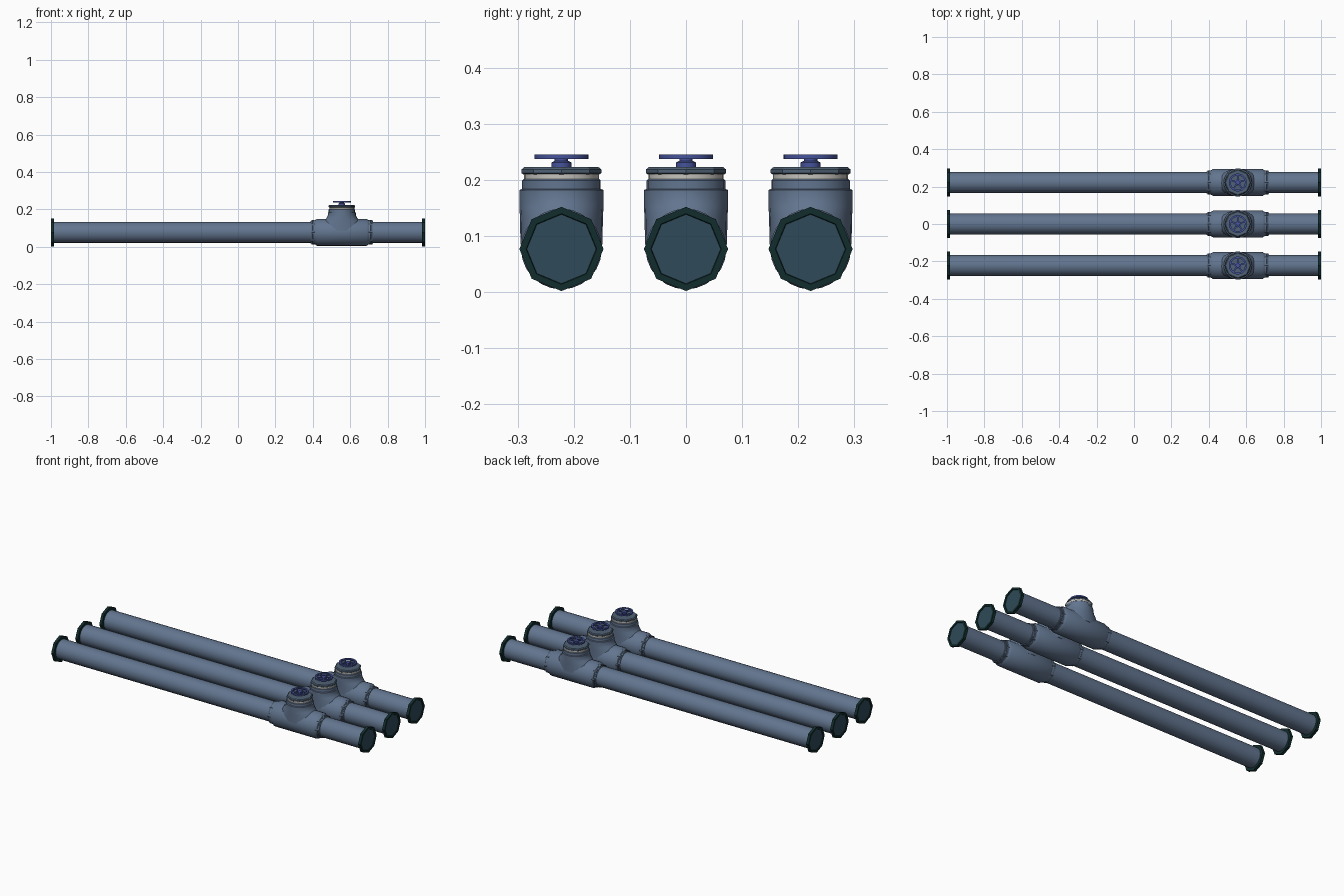
import bpy, bmesh
from math import cos, sin, pi
from mathutils import Matrix

if "Cube" in bpy.data.objects:
    bpy.data.objects.remove(bpy.data.objects["Cube"])


def material(name, rgb):
    m = bpy.data.materials.new(name)
    m.use_nodes = True
    lin = [(c / 255 / 12.92) if c < 11 else ((c / 255 + 0.055) / 1.055) ** 2.4 for c in rgb]
    m.diffuse_color = (*lin, 1)
    m.node_tree.nodes["Principled BSDF"].inputs["Base Color"].default_value = (*lin, 1)
    return m


SLATE = material("slate_blue_paint", (98, 117, 143))
COLLAR = material("dark_slate_collar", (80, 98, 118))
RIM = material("dark_green_rim", (18, 44, 44))
CAP = material("teal_end_cap", (46, 74, 88))
SILVER = material("silver_seal", (196, 194, 188))
BLUE = material("blue_handwheel", (70, 84, 156))

AXIS_Z = 0.077      # height of the pipe axis
VALVE_X = 0.555     # position of the valve along the pipe


def finish(name, bm, mat, smooth):
    bmesh.ops.recalc_face_normals(bm, faces=bm.faces)
    me = bpy.data.meshes.new(name)
    bm.to_mesh(me)
    bm.free()
    me.materials.append(mat)
    ob = bpy.data.objects.new(name, me)
    bpy.context.collection.objects.link(ob)
    if smooth:
        bpy.ops.object.select_all(action='DESELECT')
        ob.select_set(True)
        bpy.context.view_layer.objects.active = ob
        bpy.ops.object.shade_smooth_by_angle(angle=pi / 5)
    return ob


def loft(bm, rings, closed=False):
    """Bridge equal vertex rings, capping the ends unless the profile is closed."""
    n = len(rings[0])
    pairs = list(zip(rings, rings[1:]))
    if closed:
        pairs.append((rings[-1], rings[0]))
    else:
        bm.faces.new(rings[0])
        bm.faces.new(rings[-1])
    for a, b in pairs:
        for i in range(n):
            j = (i + 1) % n
            bm.faces.new((a[i], a[j], b[j], b[i]))


def lathe(name, profile, mat, origin, axis='Z', sides=24, closed=False, smooth=True):
    """Spin (radius, distance) pairs; a third value stretches the ring along x."""
    bm = bmesh.new()
    rings = []
    for p in profile:
        r, t = p[0], p[1]
        rx = p[2] if len(p) > 2 else r
        ring = []
        for i in range(sides):
            a = 2 * pi * i / sides
            c, s = cos(a), sin(a)
            co = (rx * c, r * s, t) if axis == 'Z' else (t, r * c, r * s)
            ring.append(bm.verts.new(co))
        rings.append(ring)
    loft(bm, rings, closed)
    ob = finish(name, bm, mat, smooth)
    ob.location = origin
    return ob


def spokes(name, origin, count=5):
    bm = bmesh.new()
    for i in range(count):
        m = (Matrix.Rotation(2 * pi * i / count + pi / 2, 4, 'Z')
             @ Matrix.Translation((0.024, 0, 0.241))
             @ Matrix.Diagonal((0.036, 0.008, 0.005, 1)))
        bmesh.ops.create_cube(bm, size=1, matrix=m)
    ob = finish(name, bm, BLUE, False)
    ob.location = origin


def build_line(label, y):
    axis = (0, y, AXIS_Z)
    valve_axis = (VALVE_X, y, AXIS_Z)
    base = (VALVE_X, y, 0)

    # Long straight pipe
    lathe(label + "_pipe", [(0.056, -0.985), (0.056, 0.985)], SLATE, axis, 'X')

    # Octagonal end flanges with recessed caps
    for side, s in (("left", 1), ("right", -1)):
        lathe(f"{label}_{side}_flange",
              [(0.05, s * 0.984), (0.075, s * 0.984), (0.075, s), (0.063, s), (0.061, s * 0.994)],
              RIM, axis, 'X', sides=8, closed=True, smooth=False)
        lathe(f"{label}_{side}_end_cap", [(0.062, s * 0.99), (0.062, s * 0.996)],
              CAP, axis, 'X', sides=8, smooth=False)

    # Valve body along the pipe
    lathe(label + "_valve_body",
          [(0.064, -0.145), (0.072, -0.132), (0.072, 0.132), (0.064, 0.145)],
          SLATE, valve_axis, 'X')

    # Stepped coupling rings at both ends of the body
    for side, s in (("left", 1), ("right", -1)):
        lathe(f"{label}_{side}_coupling",
              [(0.064, s * 0.14), (0.064, s * 0.154), (0.060, s * 0.157), (0.060, s * 0.168)],
              SLATE, valve_axis, 'X')
        lathe(f"{label}_{side}_coupling_nut", [(0.065, s * 0.145), (0.065, s * 0.163)],
              COLLAR, valve_axis, 'X', sides=8, smooth=False)

    # Upright branch, flaring along the pipe at its foot
    lathe(label + "_branch",
          [(0.073, 0.085, 0.115), (0.074, 0.135, 0.100), (0.075, 0.152, 0.083),
           (0.075, 0.168), (0.075, 0.182), (0.070, 0.184), (0.070, 0.199), (0.067, 0.202)],
          SLATE, base)
    lathe(label + "_seal", [(0.067, 0.201), (0.067, 0.211)], SILVER, base)

    # Bonnet plate with a chamfered octagonal edge
    lathe(label + "_bonnet",
          [(0.068, 0.210), (0.071, 0.212), (0.071, 0.219), (0.066, 0.223)],
          COLLAR, base, sides=8, smooth=False)

    # Stem and handwheel
    lathe(label + "_stem",
          [(0.018, 0.222), (0.018, 0.231), (0.012, 0.234), (0.012, 0.244)],
          BLUE, base, sides=12)
    lathe(label + "_handwheel_rim",
          [(0.038, 0.237), (0.048, 0.237), (0.048, 0.245), (0.038, 0.245)],
          BLUE, base, closed=True)
    spokes(label + "_handwheel_spokes", base)


for label, y in (("front", -0.222), ("middle", 0), ("back", 0.222)):
    build_line(label, y)
